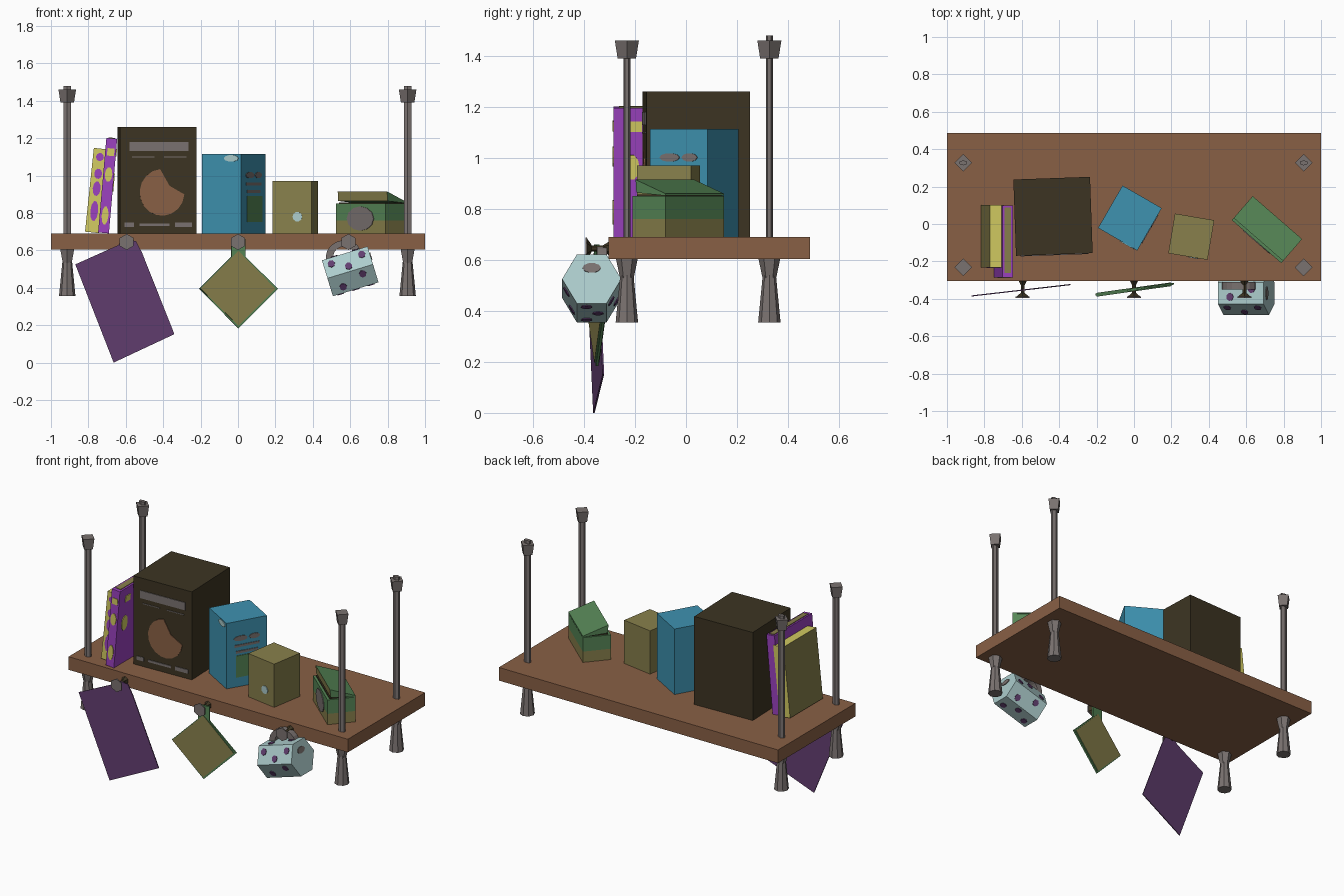
import bpy, bmesh, math
from mathutils import Matrix

if "Cube" in bpy.data.objects:
    bpy.data.objects.remove(bpy.data.objects["Cube"])

def mat(name, r, g, b):
    m = bpy.data.materials.new(name)
    lin = lambda c: ((c / 255 + 0.055) / 1.055) ** 2.4
    m.diffuse_color = (lin(r), lin(g), lin(b), 1)
    m.use_nodes = True
    m.node_tree.nodes["Principled BSDF"].inputs["Base Color"].default_value = m.diffuse_color
    return m

WOOD = mat("brown_wood", 137, 96, 69)
GREY = mat("warm_grey", 122, 114, 112)
DARK = mat("dark_brown", 60, 52, 34)
BLUE = mat("blue", 62, 146, 176)
OLIVE = mat("olive", 136, 128, 76)
GREEN = mat("green", 86, 134, 86)
PALE = mat("pale_teal", 172, 204, 204)
PURPLE = mat("bright_purple", 156, 66, 192)
YELLOW = mat("yellow", 212, 204, 98)
PLUM = mat("plum", 98, 62, 112)

def T(x, y, z): return Matrix.Translation((x, y, z))
def R(deg, axis): return Matrix.Rotation(math.radians(deg), 4, axis)

def finish(name, bm, mats, m=Matrix()):
    bmesh.ops.recalc_face_normals(bm, faces=bm.faces)
    me = bpy.data.meshes.new(name)
    bm.to_mesh(me)
    bm.free()
    me.transform(m)
    for x in mats:
        me.materials.append(x)
    ob = bpy.data.objects.new(name, me)
    bpy.context.collection.objects.link(ob)
    return ob

def box(name, m, size, mats, rule=None):
    bm = bmesh.new()
    bmesh.ops.create_cube(bm, size=1, matrix=Matrix.Diagonal((*size, 1)))
    bm.normal_update()
    if rule:
        for f in bm.faces:
            f.material_index = rule(f)
    return finish(name, bm, mats, m)

def plate(name, m, pts, depth, mats, rule=None):
    """Prism from a 2D outline in the local xz plane, raised towards local -y."""
    bm = bmesh.new()
    f = bm.faces.new([bm.verts.new((u, 0, v)) for u, v in pts])
    ext = bmesh.ops.extrude_face_region(bm, geom=[f])
    for v in ext["geom"]:
        if isinstance(v, bmesh.types.BMVert):
            v.co.y -= depth
    bm.normal_update()
    if rule:
        for f in bm.faces:
            f.material_index = rule(f)
    return finish(name, bm, mats, m)

def rect(u0, u1, v0, v1): return [(u0, v0), (u1, v0), (u1, v1), (u0, v1)]
def oval(u, v, a, b, n=10):
    return [(u + a * math.cos(2 * math.pi * i / n), v + b * math.sin(2 * math.pi * i / n)) for i in range(n)]

def decals(name, m, items):
    for i, (pts, c) in enumerate(items):
        plate(f"{name}_{i + 1}", m, pts, 0.004, [c])

def cones(name, parts, mats, m=Matrix()):
    """Stack of tapered prisms: (z0, z1, r0, r1, sides)."""
    bm = bmesh.new()
    for z0, z1, r0, r1, n in parts:
        bmesh.ops.create_cone(bm, cap_ends=True, segments=n, radius1=r0, radius2=r1,
                              depth=z1 - z0, matrix=T(0, 0, (z0 + z1) / 2))
    return finish(name, bm, mats, m)

# shelf board and four posts
box("shelf_board", T(0, 0.091, 0.647), (2, 0.792, 0.085), [WOOD])
for i, (x, y) in enumerate([(-.913, .327), (.907, .327), (-.913, -.232), (.907, -.232)]):
    m = T(x, y, 0)
    cones(f"post_rod_{i + 1}", [(.6, 1.48 if y > 0 else 1.46, .021, .021, 6)], [GREY],
          m @ Matrix.Diagonal((1.1, .65, 1, 1)))
    cones(f"post_cap_{i + 1}", [(1.39, 1.46, .036, .047, 4)], [GREY], m)
    cones(f"post_foot_{i + 1}", [(.53, .606, .027, .043, 6), (.355, .54, .044, .026, 8)], [GREY], m)

# leaning books
m = T(-.757, -.065, .92) @ R(6, 'Y')
box("yellow_book", m, (.075, .335, .45), [YELLOW, OLIVE], lambda f: int(abs(f.normal.x) > .5))
decals("yellow_book_spine_mark", m @ T(0, -.1675, 0),
       [(oval(0, v, .021, h), PURPLE) for v, h in [(.18, .022), (.09, .028), (.01, .04), (-.11, .055)]])
m = T(-.697, -.0925, .946) @ R(5, 'Y')
box("purple_book", m, (.058, .385, .507), [PURPLE])
decals("purple_book_spine_mark", m @ T(0, -.1925, 0),
       [(rect(-.018, .02, .16, .20), YELLOW), (oval(0, .06, .02, .04), YELLOW), (oval(0, -.16, .018, .05), YELLOW)])
decals("purple_book_cover_mark", m @ T(.029, 0, 0) @ R(90, 'Z'),
       [(rect(-.13, -.08, .16, .20), YELLOW), (oval(-.12, .02, .03, .05), YELLOW)])
decals("purple_book_pages", m @ T(0, 0, .2535) @ R(-90, 'X'), [(rect(-.018, .018, -.17, .18), OLIVE)])

# large dark box with emblem
m = T(-.433, .041, .975) @ R(2, 'Z')
box("dark_box", m, (.41, .408, .57), [DARK])
bite = [(.06, -.03)] + [(.02 + .12 * math.cos(math.radians(a)), -.065 + .125 * math.sin(math.radians(a)))
                        for a in range(95, 375, 20)]
decals("dark_box_print", m @ T(0, -.204, 0),
       [(rect(-.155, .16, .155, .205), GREY), (rect(-.14, -.02, .121, .126), GREY), (rect(.03, .15, .121, .126), GREY),
        (bite, WOOD), (rect(-.18, -.13, -.25, -.225), GREY), (rect(-.10, .06, -.245, -.23), GREY),
        (rect(.09, .18, -.25, -.225), GREY)])

# blue box
m = T(-.022, .032, .902) @ R(-30, 'Z')
box("blue_box", m, (.242, .262, .424), [BLUE])
decals("blue_box_front_print", m @ T(0, -.131, 0), [(oval(.06, .19, .045, .018), PALE)])
decals("blue_box_side_print", m @ T(.121, 0, 0) @ R(90, 'Z'),
       [(oval(-.04, .10, .045, .017), GREY), (oval(.05, .10, .035, .017), GREY), (rect(-.08, .08, .045, .06), GREY),
        (rect(-.07, .07, .005, .02), GREY), (rect(-.07, .09, -.15, -.01), GREEN)])

# olive box
m = T(.306, -.068, .83) @ R(-9.5, 'Z')
box("olive_box", m, (.213, .215, .28), [OLIVE])
decals("olive_box_dot", m @ T(0, -.1075, 0), [(oval(.03, -.05, .026, .026), PALE)])

# green chest, olive lower half, lid raised at the front
m = T(.711, -.03, .69) @ R(-41, 'Z')
box("chest_base", m @ T(0, 0, .035), (.35, .17, .07), [OLIVE])
box("chest_upper", m @ T(0, 0, .115), (.35, .17, .09), [GREEN])
box("chest_gap", m @ T(0, .005, .163), (.33, .15, .008), [DARK])
plate("chest_lid", m @ T(-.175, 0, 0) @ R(90, 'Z'), [(-.066, .174), (.085, .162), (.085, .17), (-.07, .225)], .35,
      [GREEN, OLIVE], lambda f: int(f.calc_center_median().x < -.03))
decals("chest_badge", m @ T(0, -.085, 0), [(oval(.0, .08, .095, .065, 12), GREY)])

# three hanging knobs
for i, x in enumerate([-.595, 0, .59]):
    km = T(x, 0, .645) @ R(90, 'X')
    cones(f"knob_{i + 1}", [(.30, .325, .028, .013, 6), (.32, .372, .012, .012, 6), (.37, .39, .014, .042, 6)], [DARK], km)
    cones(f"knob_face_{i + 1}", [(.388, .395, .043, .043, 6)], [GREY], km)

# plum sheet hanging, turned slightly
s = plate("plum_sheet", Matrix(), [(-.87, .525), (-.64, .628), (-.62, .66), (-.545, .65), (-.512, .585), (-.34, .152),
                                   (-.665, 0)], .006, [PLUM])
for v in s.data.vertices:
    v.co.y += -.352 + (v.co.x + .61) * .115

# olive diamond pad with green rim and strap
m = T(0, -.34, .395) @ R(8, 'Z')
plate("diamond_pad", m, [(0, -.198), (.2, 0), (0, .202), (-.204, 0)], .02, [OLIVE, GREEN],
      lambda f: int(abs(f.normal.y) < .5))
plate("diamond_rim", m @ T(0, -.004, 0), [(0, -.212), (.214, 0), (0, .208), (-.21, 0)], .01, [GREEN])
plate("diamond_strap", m @ T(0, -.004, 0), rect(-.038, .038, .16, .265), .012, [GREEN])

# spotted hexagonal mug lying on its side, open to the left
axis = T(.6, -.37, .488) @ R(-17, 'Y')
bm = bmesh.new()
bmesh.ops.create_cone(bm, cap_ends=True, segments=6, radius1=.116, radius2=.116, depth=.255, matrix=R(90, 'Y'))
bm.normal_update()
left = [f for f in bm.faces if f.normal.x < -.9]
bmesh.ops.inset_region(bm, faces=left, thickness=.014)
res = bmesh.ops.extrude_face_region(bm, geom=left)
bmesh.ops.delete(bm, geom=[f for f in left if f.is_valid], context='FACES')
for v in res["geom"]:
    if isinstance(v, bmesh.types.BMVert):
        v.co.x += .22
finish("mug", bm, [PALE], axis)
for k in range(6):
    fm = axis @ R(60 * k, 'X') @ R(-90, 'X') @ T(0, -.1004, 0)
    dots = [(-.085, .02), (0, -.025), (.085, .02)] if k % 2 else [(-.06, -.02), (.06, .022)]
    decals(f"mug_spot_{k + 1}", fm, [(oval(u, v, .02, .022, 7), PLUM) for u, v in dots])
decals("mug_base_mark", axis @ T(.1275, 0, 0) @ R(90, 'Z'), [(oval(0, .045, .036, .02), GREY)])

# mug handle, an arch under the knob
N = 9
arch = [(r * math.cos(math.pi * i / N), .85 * r * math.sin(math.pi * i / N))
        for r, seq in ((.095, range(N + 1)), (.055, range(N, -1, -1))) for i in seq]
plate("mug_handle", axis @ T(-.01, .06, .092), arch, .04, [GREY])
